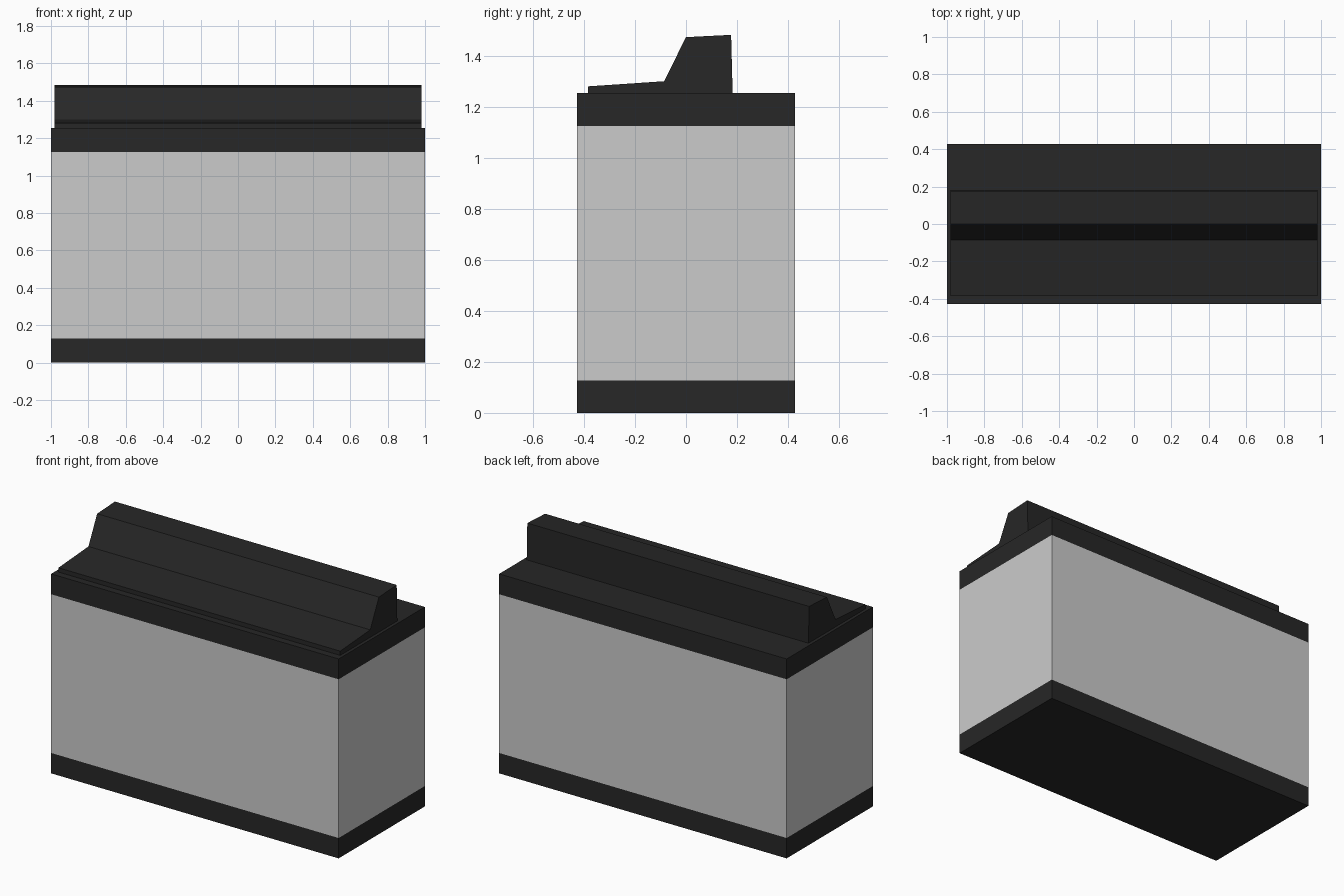
import bpy

if "Cube" in bpy.data.objects:
    bpy.data.objects.remove(bpy.data.objects["Cube"])

black = bpy.data.materials.new("black_trim")
black.diffuse_color = (0.02, 0.02, 0.02, 1)
black.use_nodes = True
black.node_tree.nodes["Principled BSDF"].inputs["Base Color"].default_value = black.diffuse_color


def prism(name, profile, half_width, material=None):
    """Extrude a closed (y, z) profile along x, centred on x = 0."""
    n = len(profile)
    verts = [(x, y, z) for x in (-half_width, half_width) for y, z in profile]
    faces = [tuple(reversed(range(n))), tuple(range(n, 2 * n))]
    faces += [(i, (i + 1) % n, n + (i + 1) % n, n + i) for i in range(n)]
    mesh = bpy.data.meshes.new(name)
    mesh.from_pydata(verts, [], faces)
    obj = bpy.data.objects.new(name, mesh)
    bpy.context.collection.objects.link(obj)
    if material:
        mesh.materials.append(material)
    return obj


def slab(name, z0, z1, material=None):
    d = 0.428
    return prism(name, [(-d, z0), (d, z0), (d, z1), (-d, z1)], 1.0, material)


# Stacked cabinet: plinth, body and countertop
slab("plinth", 0, 0.128, black)
slab("body", 0.128, 1.126)
slab("countertop", 1.126, 1.254, black)

# Sloped desk with raised ridge behind it
prism("console_ridge", [(-0.384, 1.254), (0.183, 1.254), (0.177, 1.483),
                        (0.0, 1.474), (-0.086, 1.301), (-0.384, 1.281)],
      0.98, black)
